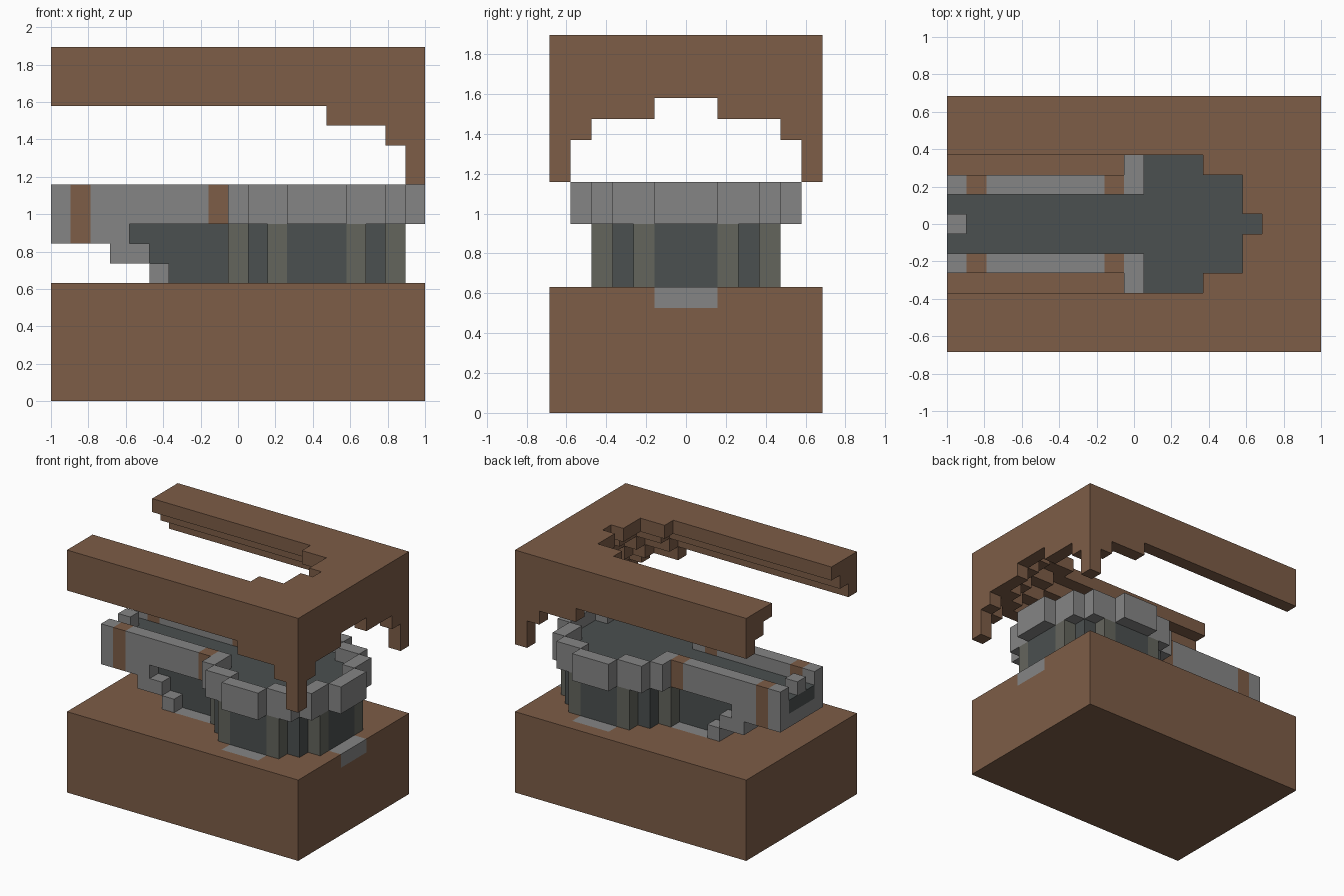
import bpy
import bmesh

cube = bpy.data.objects.get("Cube")
if cube:
    bpy.data.objects.remove(cube, do_unlink=True)

U = 2 / 19          # size of one block
DRUM, DOME = 13, 12  # block columns of the drum and dome axes
cells = {}          # block position -> (part, colour)


def material(name, r, g, b):
    m = bpy.data.materials.new(name)
    m.use_nodes = True
    m.diffuse_color = (r, g, b, 1)
    m.node_tree.nodes["Principled BSDF"].inputs["Base Color"].default_value = (r, g, b, 1)
    return m


MATS = {
    "brown": material("earth_brown", 0.205, 0.109, 0.063),
    "gray": material("stone_gray", 0.235, 0.235, 0.235),
    "dark": material("dark_slate", 0.07, 0.08, 0.08),
    "olive": material("olive_gray", 0.127, 0.13, 0.108),
}
COLOURS = list(MATS)


def fill(part, colour, xs, ys, zs, rule=lambda x, y: True):
    """Fill ranges of blocks, limited by a rule on x and y."""
    for x in range(*xs):
        for y in range(*ys):
            if rule(x, y):
                for z in range(*zs):
                    cells[x, y, z] = (part, colour)


def drum_dist(x, y):
    return (x - DRUM) ** 2 + y * y


FULL_X, FULL_Y = (0, 19), (-6, 7)
SIDES = ((-2, -1), (2, 3))

# Base block with stone inlays around the drum and channel
fill("base", "brown", FULL_X, FULL_Y, (0, 6))
fill("base", "gray", FULL_X, FULL_Y, (5, 6),
     lambda x, y: drum_dist(x, y) in (25, 26) and min(abs(x - DRUM), abs(y)) < 2 and x > 8)
for side in SIDES:
    fill("base", "gray", (6, 9), side, (5, 6))

# Channel: dark core, stepped stone underside, side walls with brown bands
fill("channel_core", "dark", (6, 10), (-1, 2), (6, 9))
fill("channel_core", "dark", (4, 10), (-1, 2), (8, 9))
fill("channel_core", "dark", (5, 10), (-1, 2), (7, 9))
fill("channel_core", "dark", (0, 10), (-1, 2), (9, 10))
fill("channel_steps", "gray", (0, 4), (-2, 3), (8, 9))
fill("channel_steps", "gray", (3, 5), (-2, 3), (7, 8))
fill("channel_steps", "gray", (5, 6), (-2, 3), (6, 7))
for side in SIDES:
    fill("channel_wall", "gray", (0, 9), side, (9, 11))
    fill("channel_wall", "brown", (1, 2), side, (8, 11))
    fill("channel_wall", "brown", (8, 9), side, (9, 11))
fill("end_stop", "gray", (0, 1), (0, 1), (10, 11))

# Drum body, its eight columns and the wider rim
fill("drum", "dark", (9, 19), FULL_Y, (6, 10), lambda x, y: drum_dist(x, y) < 20)
fill("drum_columns", "olive", (9, 19), FULL_Y, (6, 9), lambda x, y: drum_dist(x, y) == 20)
fill("drum_rim", "gray", (9, 19), FULL_Y, (9, 11), lambda x, y: 20 <= drum_dist(x, y) < 29)

# Roof block hollowed by a stepped dome that runs out as a vault
for z, r2 in zip(range(11, 18), (66, 66, 56, 38, 28, 18, 9)):
    fill("roof", "brown", FULL_X, FULL_Y, (z, z + 1),
         lambda x, y: max(x - DOME, 0) ** 2 + y * y > r2)


def build(part):
    """Make the outer skin of one part and merge its flat faces."""
    bm = bmesh.new()
    verts = {}
    for pos, (name, colour) in cells.items():
        if name != part:
            continue
        for axis in range(3):
            for step in (0, 1):
                near = list(pos)
                near[axis] += 2 * step - 1
                if tuple(near) in cells:
                    continue
                ring = []
                for a, b in ((0, 0), (1, 0), (1, 1), (0, 1)):
                    c = list(pos)
                    c[axis] += step
                    c[(axis + 1) % 3] += a
                    c[(axis + 2) % 3] += b
                    key = tuple(c)
                    if key not in verts:
                        verts[key] = bm.verts.new(
                            ((c[0] - 9.5) * U, (c[1] - 0.5) * U, c[2] * U))
                    ring.append(verts[key])
                face = bm.faces.new(ring if step else ring[::-1])
                face.material_index = COLOURS.index(colour)
    bmesh.ops.dissolve_limit(bm, angle_limit=0.01, verts=bm.verts[:], edges=bm.edges[:],
                             delimit={'MATERIAL'})
    mesh = bpy.data.meshes.new(part)
    bm.to_mesh(mesh)
    bm.free()
    for m in MATS.values():
        mesh.materials.append(m)
    bpy.context.collection.objects.link(bpy.data.objects.new(part, mesh))


for part in sorted({name for name, _ in cells.values()}):
    build(part)
